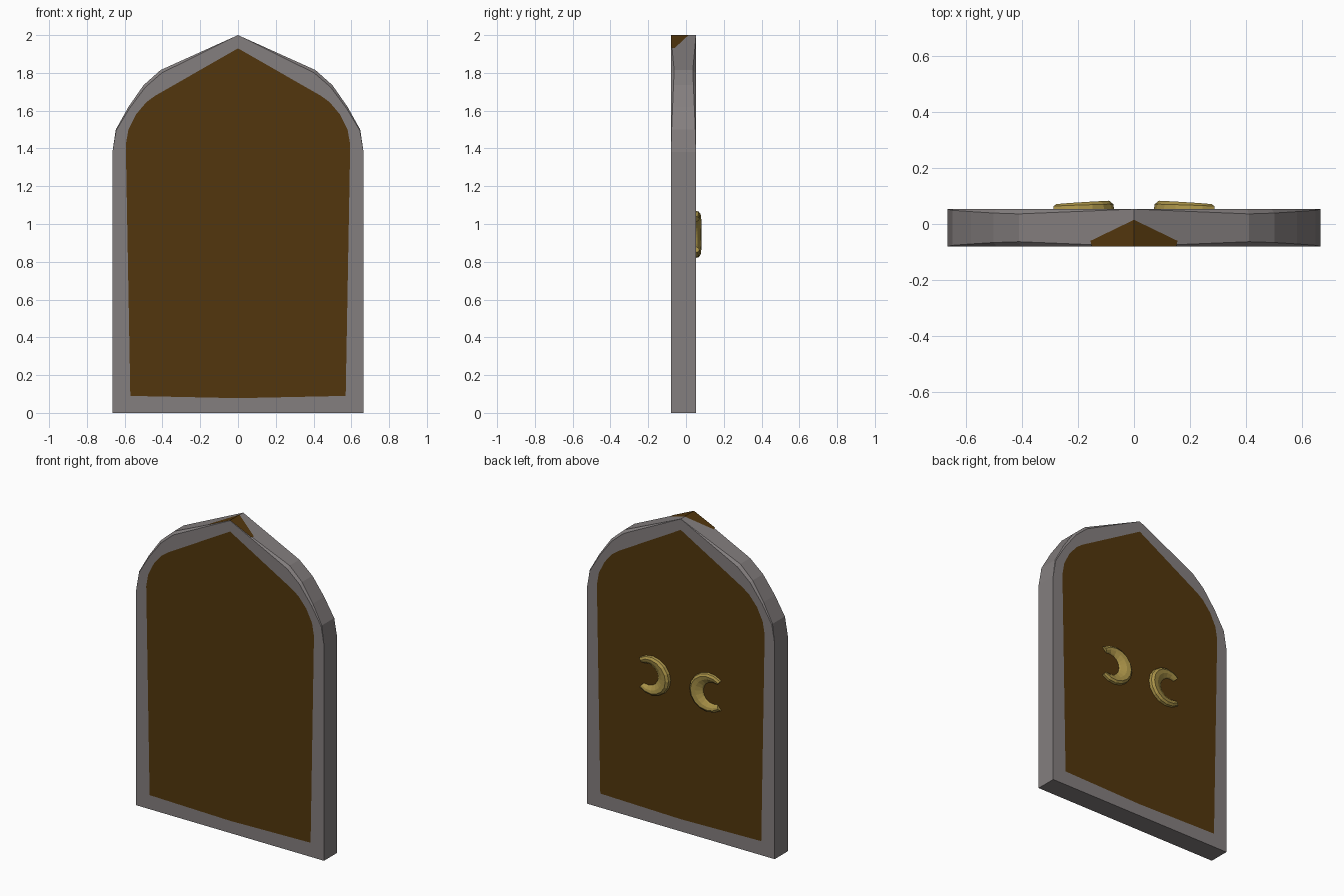
import bpy, bmesh, math

if "Cube" in bpy.data.objects:
    bpy.data.objects.remove(bpy.data.objects["Cube"])


def material(name, rgb):
    m = bpy.data.materials.new(name)
    m.diffuse_color = (*rgb, 1)
    m.use_nodes = True
    m.node_tree.nodes["Principled BSDF"].inputs["Base Color"].default_value = m.diffuse_color
    return m


GREY = material("stone grey", (0.23, 0.21, 0.21))
BROWN = material("dark wood", (0.085, 0.037, 0.004))
GOLD = material("old brass", (0.40, 0.29, 0.065))


def finish(bm, name, mats):
    bmesh.ops.remove_doubles(bm, verts=bm.verts, dist=0.0005)
    bmesh.ops.recalc_face_normals(bm, faces=bm.faces)
    me = bpy.data.meshes.new(name)
    bm.to_mesh(me)
    bm.free()
    ob = bpy.data.objects.new(name, me)
    for m in mats:
        me.materials.append(m)
    bpy.context.collection.objects.link(ob)
    return ob


def mirrored(half):
    # half runs from bottom centre to the apex; both ends lie on x = 0
    return half + [(-x, z) for x, z in half[-2:0:-1]]


# Pointed arch slab: frame outline, shaved shoulder outline, inner panel outline
outer = mirrored([(0, 0), (.665, 0), (.665, 1.38), (.647, 1.5), (.58, 1.62),
                  (.50, 1.735), (.41, 1.815), (0, 2)])
shaved = mirrored([(0, 0), (.665, 0), (.665, 1.38), (.645, 1.495), (.575, 1.612),
                   (.49, 1.725), (.403, 1.80), (0, 2)])
inner = mirrored([(0, .078), (.57, .09), (.594, 1.42), (.58, 1.5), (.54, 1.58),
                  (.485, 1.645), (.44, 1.678), (0, 1.93)])
FRONT, BACK = -0.08, 0.053
n = len(outer)
shave = [0, 0, 0, .004, .009, .014, .017, 0]
shave += shave[-2:0:-1]

bm = bmesh.new()


def loop(points, ys):
    return [bm.verts.new((x, y, z)) for (x, z), y in zip(points, ys)]


loops = [loop(inner, [FRONT] * n), loop(shaved, [FRONT] * n),
         loop(outer, [FRONT + s for s in shave]), loop(outer, [BACK - s for s in shave]),
         loop(shaved, [BACK] * n), loop(inner, [BACK] * n)]
for a, b in zip(loops, loops[1:]):
    for i in range(n):
        j = (i + 1) % n
        bm.faces.new((a[i], a[j], b[j], b[i]))
for cap in (loops[0], loops[-1]):
    bm.faces.new(cap).material_index = 1
finish(bm, "door_slab", [GREY, BROWN])

# Brown patch on the two slopes at the apex
bm = bmesh.new()
for s in (1, -1):
    pts = [(0, -.08), (.15, -.08), (.155, -.06), (0, .015)]
    bm.faces.new([bm.verts.new((s * x, y, 2.0015 - x * .185 / .41)) for x, y in pts])
patch = finish(bm, "apex_patch", [BROWN])

# Brass C-shaped handles on the back, opening outward
def handle(name, side):
    bm = bmesh.new()
    rows = []
    steps = 12
    for k in range(steps + 1):
        t = math.radians(50 + 260 * k / steps)
        mid = math.sin(math.pi * k / steps)          # 0 at tips, 1 in the middle
        rin = .66 - .36 * mid
        peak = .018 + .012 * mid
        section = [(1, -.003), (.97, peak * .6), (.86, peak),
                   (.86 * .6 + rin * .4, peak * .85), (rin + .06, .008), (rin, -.003)]
        rows.append([bm.verts.new((side * (.203 + .133 * r * math.cos(t)), BACK + h,
                                   .945 + .125 * r * math.sin(t))) for r, h in section])
    for a, b in zip(rows, rows[1:]):
        for i in range(len(a)):
            j = (i + 1) % len(a)
            bm.faces.new((a[i], a[j], b[j], b[i]))
    bm.faces.new(rows[0])
    bm.faces.new(rows[-1])
    finish(bm, name, [GOLD])


handle("handle_right", 1)
handle("handle_left", -1)
